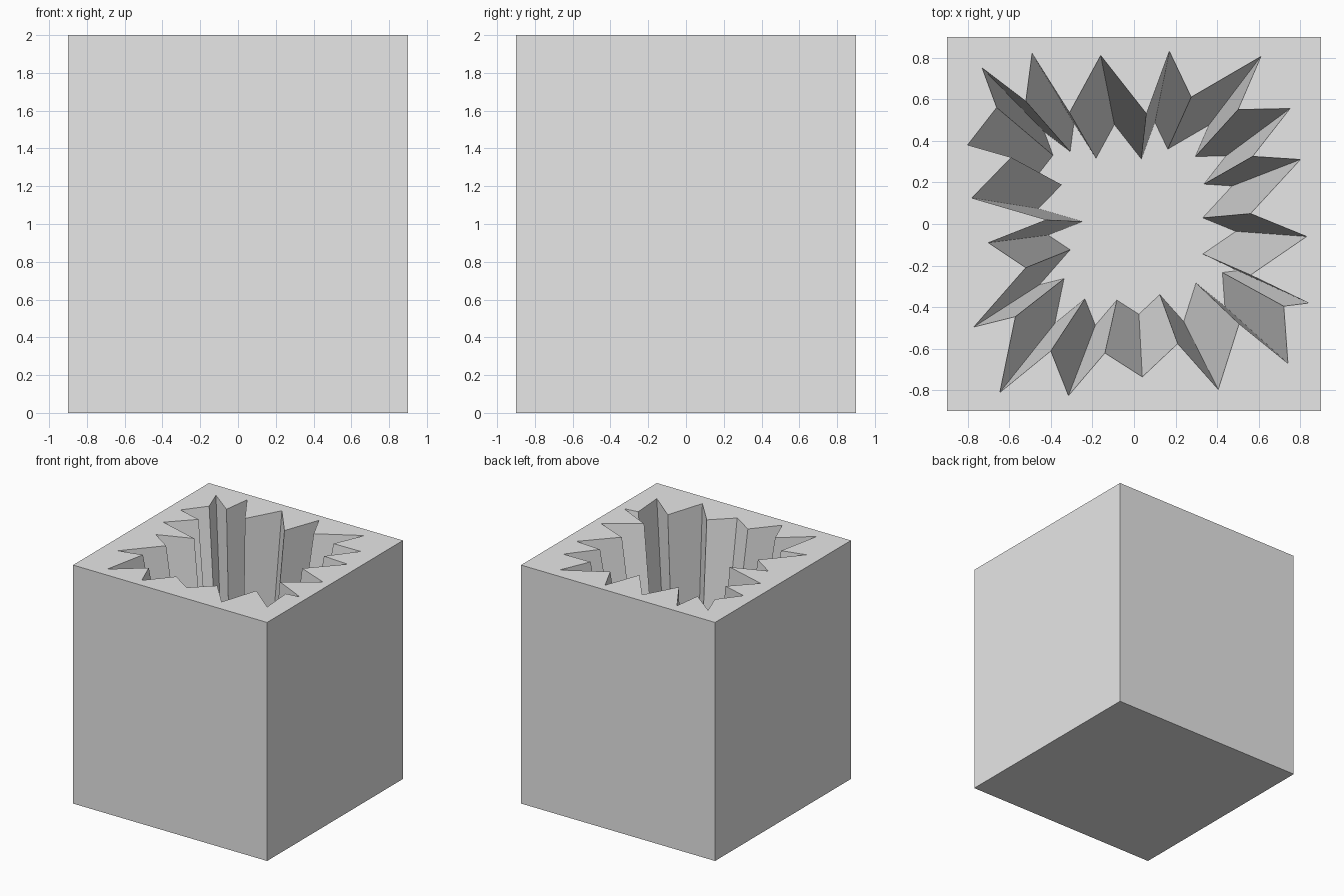
import bpy
import bmesh

default_cube = bpy.data.objects.get("Cube")
if default_cube:
    bpy.data.objects.remove(default_cube, do_unlink=True)

HALF, HEIGHT = 0.9, 2.0        # block half width and height
FLOOR, TAPER = 0.2, 0.59       # cavity floor height and floor-to-rim scale

# Jagged cavity rim in hundredths: each row is an outer spike tip, then an inner point
RIM = [
    (83, -6), (56, 5),
    (80, 31), (57, 32.5),
    (75, 55.5), (50, 55),
    (61, 80.5), (27.5, 61),
    (17, 83), (6, 53),
    (-16, 81), (-31, 53.5),
    (-49, 82), (-52, 59),
    (-73, 75), (-66, 56),
    (-80, 38), (-59, 32),
    (-78, 12.5), (-42, 2),
    (-70, -9), (-52, -21),
    (-77, -49.5), (-57, -44.5),
    (-64.5, -81), (-40, -61),
    (-31.5, -82.5), (-14, -62),
    (4, -73.5), (21, -57.5),
    (40.5, -79.5), (50.5, -48),
    (74, -67), (72, -39.5),
    (84, -38), (56, -24.5),
]


def add_loop(bm, points, z, scale=1.0):
    """Add a closed ring of edges at height z."""
    verts = [bm.verts.new((x * scale, y * scale, z)) for x, y in points]
    edges = [bm.edges.new((a, b)) for a, b in zip(verts, verts[1:] + verts[:1])]
    return verts, edges


def bridge(bm, lower, upper):
    """Join two rings with flat wall faces."""
    count = len(lower)
    for i in range(count):
        j = (i + 1) % count
        bm.faces.new((lower[i], lower[j], upper[j], upper[i]))


def fill(bm, edges):
    bmesh.ops.triangle_fill(bm, use_beauty=True, edges=edges, normal=(0, 0, 1))


bm = bmesh.new()
square = [(-HALF, -HALF), (HALF, -HALF), (HALF, HALF), (-HALF, HALF)]
rim_points = [(x / 100, y / 100) for x, y in RIM]

# Outer block
base, base_edges = add_loop(bm, square, 0)
top, top_edges = add_loop(bm, square, HEIGHT)
bridge(bm, base, top)
bm.faces.new(base)

# Tapered spiky cavity
rim, rim_edges = add_loop(bm, rim_points, HEIGHT)
floor, floor_edges = add_loop(bm, rim_points, FLOOR, TAPER)
bridge(bm, floor, rim)
fill(bm, floor_edges)

# Top surface around the opening
fill(bm, top_edges + rim_edges)
bmesh.ops.recalc_face_normals(bm, faces=bm.faces[:])

mesh = bpy.data.meshes.new("hollow_block")
bm.to_mesh(mesh)
bm.free()
block = bpy.data.objects.new("hollow_block", mesh)
bpy.context.collection.objects.link(block)

# Plain grey material
grey = bpy.data.materials.new("light_grey")
grey.use_nodes = True
colour = (0.8, 0.8, 0.8, 1.0)
grey.diffuse_color = colour
for node in grey.node_tree.nodes:
    if node.type == "BSDF_PRINCIPLED":
        node.inputs["Base Color"].default_value = colour
mesh.materials.append(grey)
